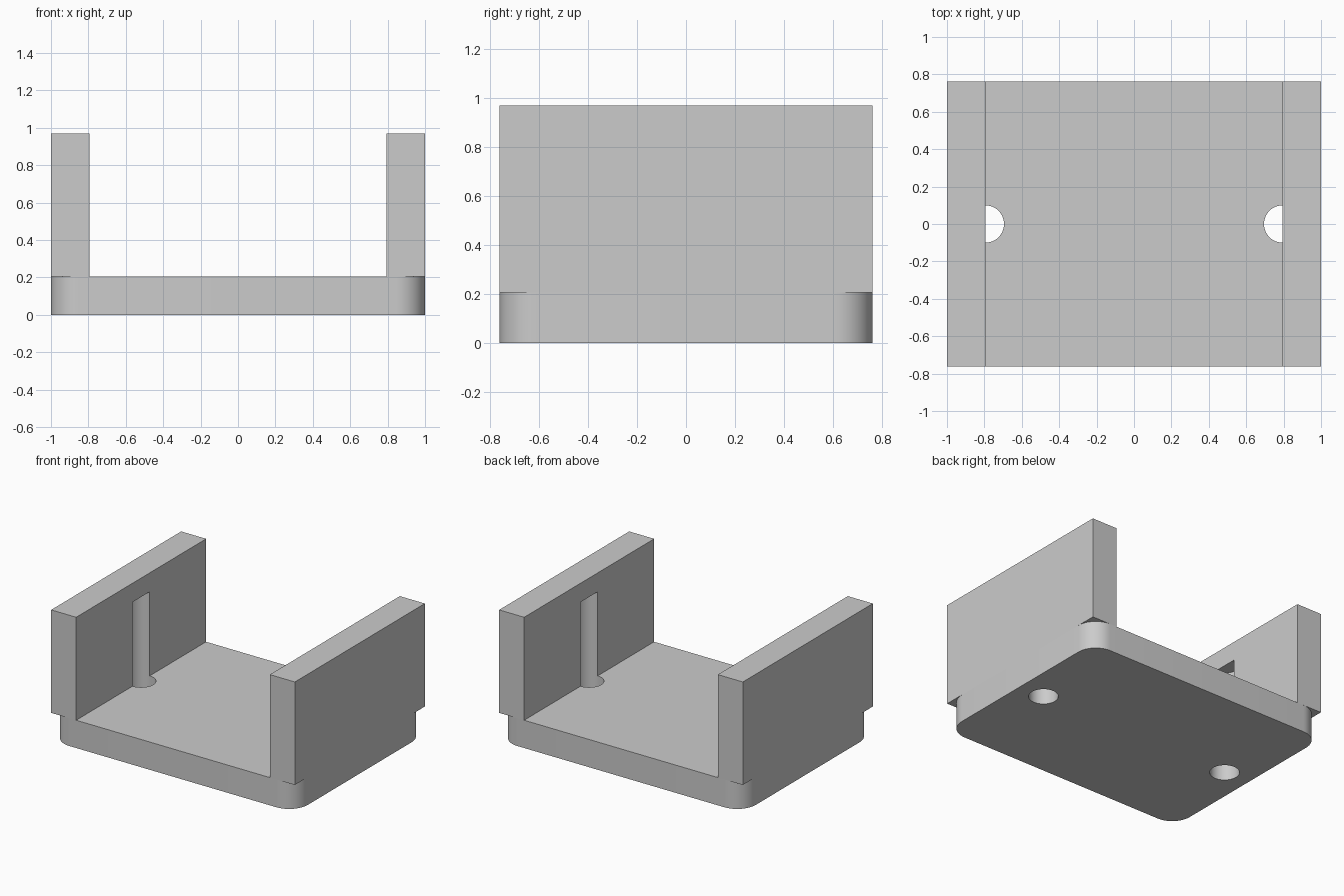
import bpy
import bmesh

if "Cube" in bpy.data.objects:
    bpy.data.objects.remove(bpy.data.objects["Cube"], do_unlink=True)

HALF_X, HALF_Y = 1.0, 0.762
BASE_TOP, WALL_TOP = 0.206, 0.97
WALL_INNER = 0.795
CORNER_RADIUS = 0.152
HOLE_RADIUS, HOLE_TOP = 0.1, 0.83

grey = bpy.data.materials.new("light_grey")
grey.use_nodes = True
colour = (0.6, 0.6, 0.6, 1)
grey.diffuse_color = colour
grey.node_tree.nodes["Principled BSDF"].inputs["Base Color"].default_value = colour


def finish(name, bm):
    mesh = bpy.data.meshes.new(name)
    bm.to_mesh(mesh)
    bm.free()
    obj = bpy.data.objects.new(name, mesh)
    bpy.context.collection.objects.link(obj)
    return obj


def box(name, low, high, corner=0):
    """Box between two points, with optional rounded vertical corners."""
    bm = bmesh.new()
    bmesh.ops.create_cube(bm, size=1)
    for v in bm.verts:
        v.co = [(a + b) / 2 + c * (b - a) for a, b, c in zip(low, high, v.co)]
    if corner:
        upright = [e for e in bm.edges
                   if abs(e.verts[0].co.z - e.verts[1].co.z) > 0.01]
        bmesh.ops.bevel(bm, geom=upright, offset=corner, segments=12,
                        profile=0.5, affect='EDGES')
    return finish(name, bm)


def hole_cutter(name, x):
    """Upright cylinder reaching from below the base into the wall."""
    bm = bmesh.new()
    bottom = -0.1
    bmesh.ops.create_cone(bm, cap_ends=True, segments=48, radius1=HOLE_RADIUS,
                          radius2=HOLE_RADIUS, depth=HOLE_TOP - bottom)
    bmesh.ops.translate(bm, verts=bm.verts, vec=(x, 0, (HOLE_TOP + bottom) / 2))
    obj = finish(name, bm)
    obj.hide_render = True
    return obj


def cut(obj, cutter):
    bpy.ops.object.select_all(action='DESELECT')
    bpy.context.view_layer.objects.active = obj
    obj.select_set(True)
    mod = obj.modifiers.new("hole", 'BOOLEAN')
    mod.operation = 'DIFFERENCE'
    mod.solver = 'EXACT'
    mod.object = cutter
    bpy.ops.object.modifier_apply(modifier=mod.name)


# Rounded base plate
base = box("base_plate", (-HALF_X, -HALF_Y, 0), (HALF_X, HALF_Y, BASE_TOP),
           CORNER_RADIUS)
parts = [base]

# Side walls, each with a blind hole that opens into a groove on its inner face
for side, s in (("left", 1), ("right", -1)):
    x_low, x_high = sorted((s * WALL_INNER, s * HALF_X))
    wall = box(side + "_wall", (x_low, -HALF_Y, BASE_TOP),
               (x_high, HALF_Y, WALL_TOP))
    cutter = hole_cutter(side + "_hole_cutter", s * WALL_INNER)
    cut(base, cutter)
    cut(wall, cutter)
    bpy.data.objects.remove(cutter, do_unlink=True)
    parts.append(wall)

# Colour and shading
for obj in parts:
    obj.data.materials.clear()
    obj.data.materials.append(grey)
    bpy.ops.object.select_all(action='DESELECT')
    bpy.context.view_layer.objects.active = obj
    obj.select_set(True)
    bpy.ops.object.shade_smooth_by_angle(angle=0.5)
